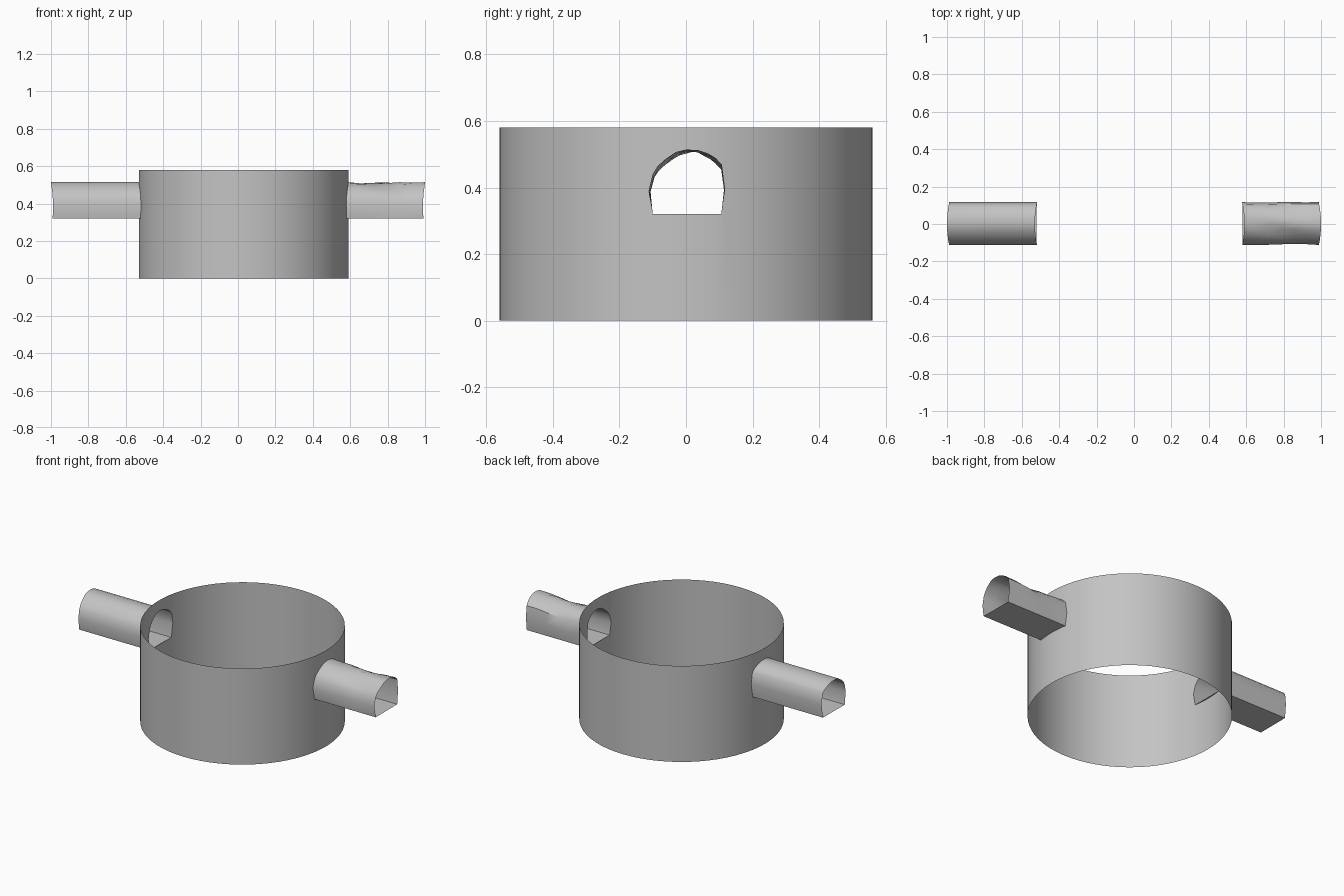
import bpy, bmesh, math

if "Cube" in bpy.data.objects:
    bpy.data.objects.remove(bpy.data.objects["Cube"])

R, H, CX = 0.56, 0.58, 0.03      # wall radius, height, centre offset
SPAN = 28                        # wall segments on each plain side

# Arch outline (y, z): upper run from the left widest point to the right one, then flat floor
ARCH = [(-0.112, 0.392), (-0.10, 0.44), (-0.085, 0.465), (-0.06, 0.487), (-0.03, 0.507),
        (0.0, 0.514), (0.035, 0.513), (0.065, 0.503), (0.09, 0.488), (0.108, 0.468),
        (0.117, 0.40)]
FLOOR = [(-0.112, 0.392), (-0.10, 0.32), (0.106, 0.32), (0.117, 0.40)]

grey = bpy.data.materials.new("grey")
grey.diffuse_color = (0.55, 0.55, 0.55, 1)
grey.use_nodes = True
grey.node_tree.nodes["Principled BSDF"].inputs["Base Color"].default_value = grey.diffuse_color


def interp(line, y):
    for (y0, z0), (y1, z1) in zip(line, line[1:]):
        if y <= y1 + 1e-9:
            return z0 + (z1 - z0) * (y - y0) / (y1 - y0)
    return line[-1][1]


def finish(name, polys):
    """Make an object from a list of point loops, joined and smooth shaded."""
    bm = bmesh.new()
    for poly in polys:
        bm.faces.new([bm.verts.new(p) for p in poly])
    bmesh.ops.remove_doubles(bm, verts=bm.verts, dist=1e-4)
    me = bpy.data.meshes.new(name)
    bm.to_mesh(me)
    bm.free()
    ob = bpy.data.objects.new(name, me)
    me.materials.append(grey)
    bpy.context.collection.objects.link(ob)
    bpy.ops.object.select_all(action='DESELECT')
    ob.select_set(True)
    bpy.context.view_layer.objects.active = ob
    bpy.ops.object.shade_smooth_by_angle(angle=math.radians(35))


# Thin round wall with an arched opening on each side
ys = sorted({p[0] for p in ARCH + FLOOR})


def pt(a, z):
    return (CX + R * math.cos(a), R * math.sin(a), z)


polys = []
right = [math.asin(y / R) for y in ys]
left = [math.pi - a for a in right]
for angles in (right, left):
    for i in range(len(ys) - 1):
        (a, b), (y0, y1) = angles[i:i + 2], ys[i:i + 2]
        strips = [[pt(a, 0), pt(b, 0), pt(b, interp(FLOOR, y1)), pt(a, interp(FLOOR, y0))],
                  [pt(a, interp(ARCH, y0)), pt(b, interp(ARCH, y1)), pt(b, H), pt(a, H)]]
        polys += strips if angles is right else [s[::-1] for s in strips]

# Plain back and front spans between the openings
for start, end, mid in ((right[-1], left[-1], ARCH[-1][1]),
                        (left[0], right[0] + 2 * math.pi, ARCH[0][1])):
    for i in range(SPAN):
        a, b = (start + (end - start) * k / SPAN for k in (i, i + 1))
        poly = [pt(a, 0), pt(b, 0)]
        if i == SPAN - 1:
            poly.append(pt(b, mid))
        poly += [pt(b, H), pt(a, H)]
        if i == 0:
            poly.append(pt(a, mid))
        polys.append(poly)
finish("round_wall", polys)


# Open arched spouts whose ends follow the wall's curve
def spout(name, side, length, wobble):
    loop = ARCH + FLOOR[2:0:-1]
    steps = 6 if wobble else 1

    def ring(k):
        t = k / steps
        pts = []
        for y, z in loop:
            x = CX + side * (math.sqrt(R * R - y * y) + length * t)
            if z > 0.33:      # slightly uneven upper skin
                w = wobble * math.sin(math.pi * t)
                y2 = y * (1 - w * (1 + math.sin(4 * t + 20 * y)))
                z2 = z - 0.2 * w * (1 + math.sin(7 * t + 45 * y))
            else:
                y2, z2 = y, z
            pts.append((x, y2, z2))
        return pts

    faces = []
    for k in range(steps):
        a, b = ring(k), ring(k + 1)
        for i in range(len(loop)):
            j = (i + 1) % len(loop)
            quad = [a[i], a[j], b[j], b[i]]
            faces.append(quad[::-1] if side < 0 else quad)
    finish(name, faces)


spout("left_spout", -1, 0.47, 0.0)
spout("right_spout", 1, 0.41, 0.04)
